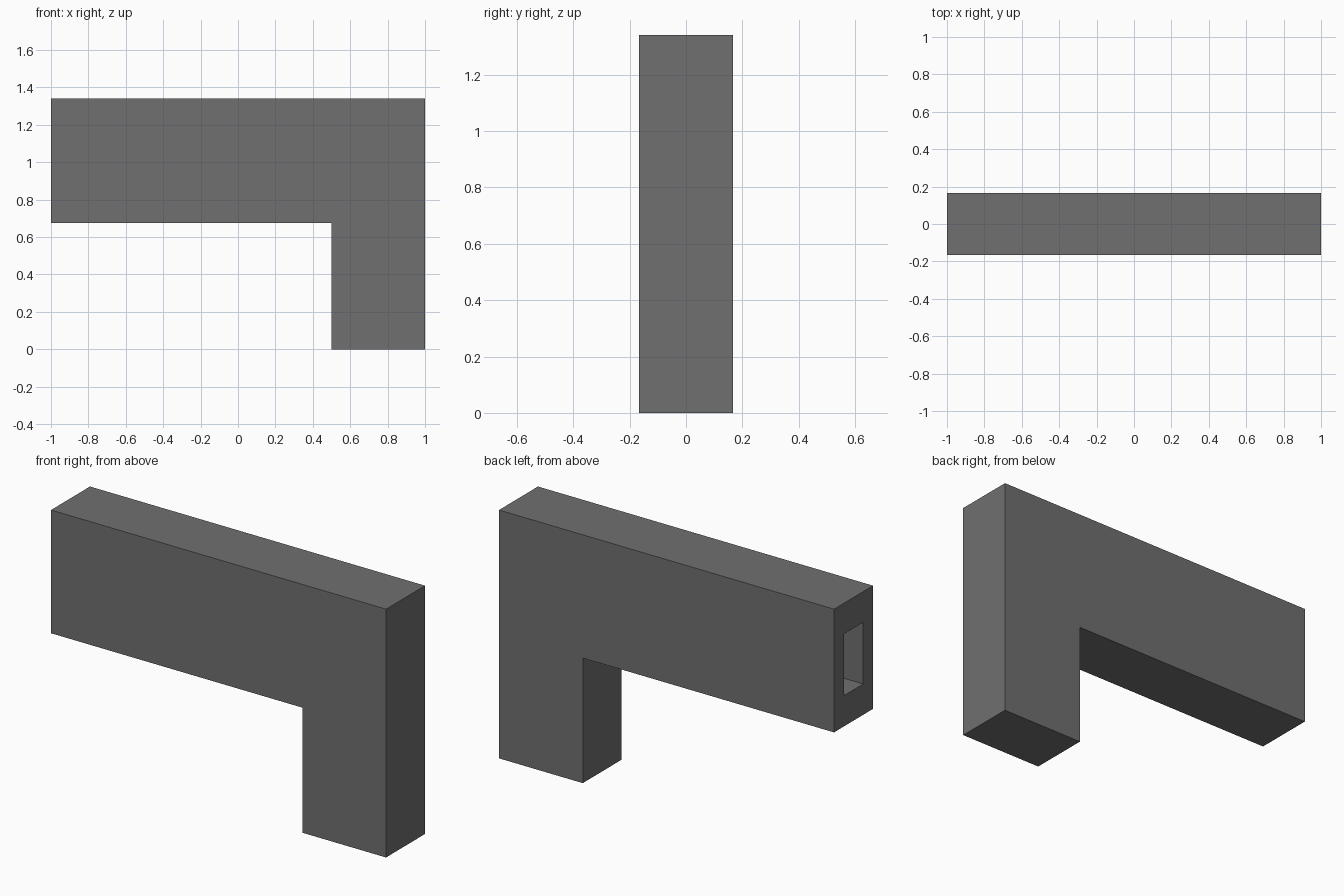
import bpy
import bmesh
from mathutils import Vector

if "Cube" in bpy.data.objects:
    bpy.data.objects.remove(bpy.data.objects["Cube"])

HALF_DEPTH = 0.166
BORE_DEPTH = 1.0

bm = bmesh.new()

# L-shaped side profile: long barrel with a grip at the right end
profile = [(-1, 0.675), (0.5, 0.675), (0.5, 0), (1, 0), (1, 1.34), (-1, 1.34)]
side = bm.faces.new([bm.verts.new((x, -HALF_DEPTH, z)) for x, z in profile])
extruded = bmesh.ops.extrude_face_region(bm, geom=[side], use_keep_orig=True)
bmesh.ops.translate(bm, vec=(0, 2 * HALF_DEPTH, 0),
                    verts=[g for g in extruded["geom"] if isinstance(g, bmesh.types.BMVert)])
bmesh.ops.recalc_face_normals(bm, faces=bm.faces)

# Muzzle: shrink the end face to half size, then push it inward as a bore
muzzle = min(bm.faces, key=lambda f: f.calc_center_median().x)
rim = bmesh.ops.extrude_discrete_faces(bm, faces=[muzzle])["faces"][0]
centre = rim.calc_center_median()
for v in rim.verts:
    v.co = centre + (v.co - centre) * 0.5
bore = bmesh.ops.extrude_discrete_faces(bm, faces=[rim])["faces"][0]
bmesh.ops.translate(bm, vec=Vector((BORE_DEPTH, 0, 0)), verts=bore.verts[:])
bmesh.ops.recalc_face_normals(bm, faces=bm.faces)

mesh = bpy.data.meshes.new("barrel_and_grip")
bm.to_mesh(mesh)
bm.free()

# Dark grey finish
dark_grey = bpy.data.materials.new("dark_grey")
dark_grey.diffuse_color = (0.16, 0.16, 0.16, 1)
dark_grey.use_nodes = True
dark_grey.node_tree.nodes["Principled BSDF"].inputs["Base Color"].default_value = dark_grey.diffuse_color
mesh.materials.append(dark_grey)
bpy.context.collection.objects.link(bpy.data.objects.new("barrel_and_grip", mesh))
